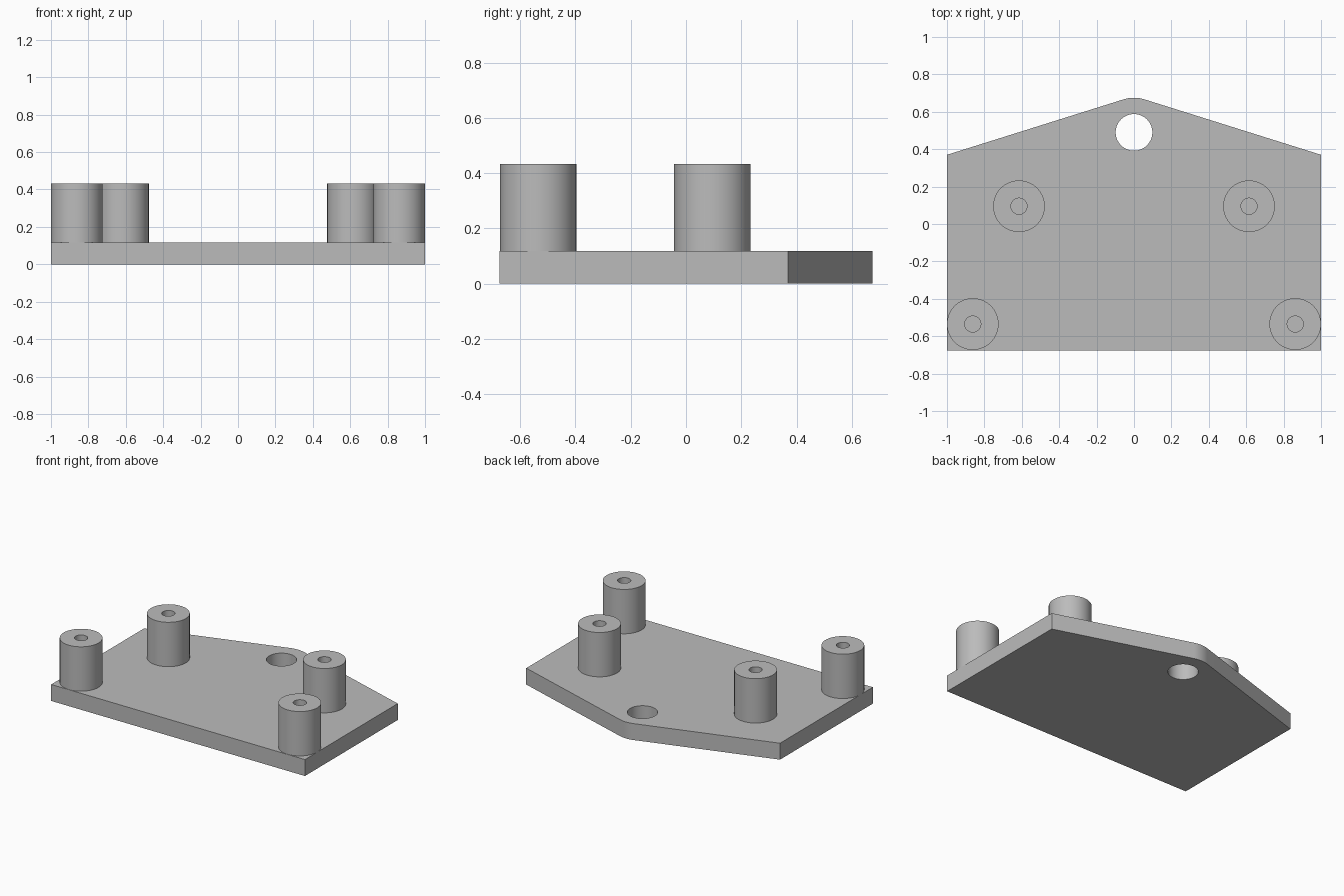
import bpy
import bmesh
from math import sin, cos, asin, atan2, hypot, pi, radians

default = bpy.data.objects.get("Cube")
if default:
    bpy.data.objects.remove(default, do_unlink=True)

PLATE_TOP, POST_TOP = 0.117, 0.433
HALF_DEPTH, SHOULDER_Y = 0.675, 0.37
EYE_Y, EYE_R, NOSE_R = 0.49, 0.098, 0.185
POST_R, BORE_R = 0.138, 0.043
SEGMENTS = 64

grey = bpy.data.materials.new("plain grey")
grey.use_nodes = True
grey.diffuse_color = (0.5, 0.5, 0.5, 1)
grey.node_tree.nodes["Principled BSDF"].inputs["Base Color"].default_value = (0.5, 0.5, 0.5, 1)


def make_object(name, bm):
    bmesh.ops.recalc_face_normals(bm, faces=bm.faces)
    mesh = bpy.data.meshes.new(name)
    bm.to_mesh(mesh)
    bm.free()
    mesh.materials.append(grey)
    obj = bpy.data.objects.new(name, mesh)
    bpy.context.collection.objects.link(obj)
    return obj


def smooth(obj):
    bpy.ops.object.select_all(action='DESELECT')
    obj.select_set(True)
    bpy.context.view_layer.objects.active = obj
    bpy.ops.object.shade_smooth_by_angle(angle=radians(30))


def ring(bm, radius, z):
    return [bm.verts.new((radius * cos(2 * pi * i / SEGMENTS),
                          radius * sin(2 * pi * i / SEGMENTS), z)) for i in range(SEGMENTS)]


# Base plate: straight sides running tangent into a rounded nose
drop = EYE_Y - SHOULDER_Y
spread = pi / 2 - (asin(NOSE_R / hypot(1, drop)) - atan2(drop, 1)) 
tilt = asin(NOSE_R / hypot(1, drop)) + atan2(drop, 1)
outline = [(-1, -HALF_DEPTH), (1, -HALF_DEPTH), (1, SHOULDER_Y)]
for i in range(13):
    a = pi / 2 - tilt + 2 * tilt * i / 12
    outline.append((NOSE_R * cos(a), EYE_Y + NOSE_R * sin(a)))
outline.append((-1, SHOULDER_Y))

bm = bmesh.new()
base = bm.faces.new([bm.verts.new((x, y, 0)) for x, y in outline])
top = bmesh.ops.extrude_face_region(bm, geom=[base], use_keep_orig=True)
bmesh.ops.translate(bm, vec=(0, 0, PLATE_TOP),
                    verts=[g for g in top["geom"] if isinstance(g, bmesh.types.BMVert)])
plate = make_object("base_plate", bm)

# Round through-hole near the nose
bm = bmesh.new()
bmesh.ops.create_cone(bm, cap_ends=True, segments=SEGMENTS,
                      radius1=EYE_R, radius2=EYE_R, depth=1)
cutter = make_object("hole_cutter", bm)
cutter.location = (0, EYE_Y, 0)
cutter.hide_render = True
cutter.hide_set(True)
cut = plate.modifiers.new("mounting_hole", 'BOOLEAN')
cut.operation = 'DIFFERENCE'
cut.solver = 'EXACT'
cut.object = cutter
# Bake the cut so the cutter can go
bpy.context.view_layer.objects.active = plate
plate.select_set(True)
bpy.ops.object.modifier_apply(modifier=cut.name)
bpy.data.objects.remove(cutter, do_unlink=True)
smooth(plate)


# Standoff posts: hollow cylinders, open onto the plate
def standoff(name, x, y):
    bm = bmesh.new()
    rings = [ring(bm, r, z) for r, z in ((POST_R, PLATE_TOP), (POST_R, POST_TOP),
                                         (BORE_R, POST_TOP), (BORE_R, PLATE_TOP))]
    for lower, upper in zip(rings, rings[1:]):
        for i in range(SEGMENTS):
            j = (i + 1) % SEGMENTS
            bm.faces.new((lower[i], lower[j], upper[j], upper[i]))
    post = make_object(name, bm)
    # Open shell: make sure the outside wall faces outwards
    wall = post.data.polygons[0]
    if wall.normal.dot(wall.center) - wall.normal.z * wall.center.z < 0:
        post.data.flip_normals()
    post.location = (x, y, 0)
    smooth(post)


for side, sign in (("left", 1), ("right", -1)):
    standoff("front_post_" + side, sign * 0.862, -0.535)
    standoff("back_post_" + side, sign * 0.615, 0.095)
